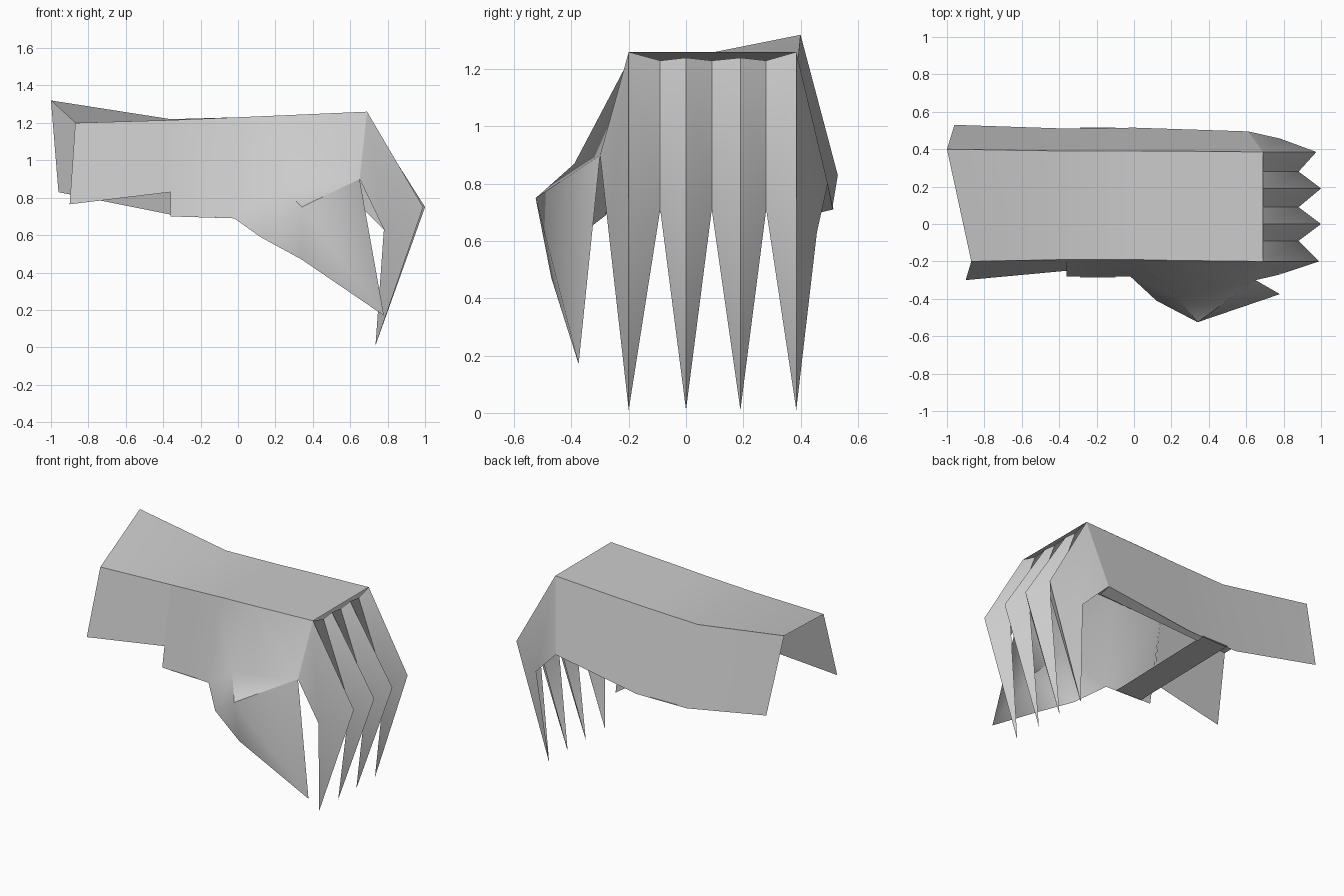
import bpy, bmesh, math
from mathutils import Vector

cube = bpy.data.objects.get("Cube")
if cube:
    bpy.data.objects.remove(cube, do_unlink=True)

steel = bpy.data.materials.new("plain_grey_metal")
steel.use_nodes = True
GREY = (0.6, 0.6, 0.6, 1)
steel.diffuse_color = GREY
steel.node_tree.nodes["Principled BSDF"].inputs["Base Color"].default_value = GREY
CENTRE = Vector((0, 0.1, 0.8))


def sheet(name, polygons):
    """Weld polygons into one open sheet facing away from the hand."""
    bm = bmesh.new()
    for poly in polygons:
        bm.faces.new([bm.verts.new(p) for p in poly])
    bmesh.ops.remove_doubles(bm, verts=bm.verts, dist=0.001)
    bmesh.ops.recalc_face_normals(bm, faces=bm.faces)
    facing = sum(f.normal.dot(f.calc_center_median() - CENTRE) * f.calc_area() for f in bm.faces)
    if facing < 0:
        bmesh.ops.reverse_faces(bm, faces=bm.faces)
    mesh = bpy.data.meshes.new(name)
    bm.to_mesh(mesh)
    bm.free()
    mesh.materials.append(steel)
    obj = bpy.data.objects.new(name, mesh)
    bpy.context.collection.objects.link(obj)
    bpy.ops.object.select_all(action="DESELECT")
    obj.select_set(True)
    bpy.context.view_layer.objects.active = obj
    bpy.ops.object.shade_smooth_by_angle(angle=math.radians(45))
    return obj


def strip(a, b):
    """Quads between two rows of points."""
    return [(a[i], a[i + 1], b[i + 1], b[i]) for i in range(len(a) - 1)]


# Upper edges of the hand, from cuff to knuckles
front_top = [(-0.87, -0.2, 1.2), (-0.36, -0.19, 1.215), (0, -0.19, 1.23),
             (0.23, -0.195, 1.24), (0.69, -0.2, 1.26)]
back_top = [(-1, 0.4, 1.32), (-0.36, 0.39, 1.22), (0, 0.39, 1.23),
            (0.23, 0.39, 1.24), (0.69, 0.385, 1.26)]
sheet("hand_top_plate", strip(front_top, back_top))

# Back wall
back_corner = (0.61, 0.495, 0.8)
back_low = [(-0.96, 0.53, 0.83), (-0.36, 0.51, 0.71), (0, 0.515, 0.71), back_corner]
sheet("back_guard", strip([back_top[i] for i in (0, 1, 2, 4)], back_low))
sheet("back_lip", [[back_corner, (0.62, 0.43, 0.77), (-0.1, 0.47, 0.7), (-0.1, 0.513, 0.71)]])

# Front wall: cuff panel, then the hand panel flowing into the thumb
sheet("cuff_front_guard", strip(front_top[:2], [(-0.9, -0.3, 0.765), (-0.36, -0.25, 0.83)]))
root, crest, web = (-0.02, -0.28, 0.69), (0.23, -0.39, 0.87), (0.65, -0.3, 0.9)
heel, belly, bulge = (0.12, -0.41, 0.59), (0.34, -0.47, 0.47), (0.34, -0.525, 0.75)
thumb_tip = (0.78, -0.375, 0.17)
panel = strip(front_top[1:], [(-0.36, -0.28, 0.7), root, crest, web])
thumb = [(root, heel, crest), (heel, bulge, crest), (heel, belly, bulge),
         (crest, bulge, web), (bulge, belly, thumb_tip), (bulge, thumb_tip, web)]
sheet("front_guard_and_thumb", panel + thumb)

# Strap under the palm
sheet("palm_strap", [[(-0.29, -0.285, 0.7), (-0.1, -0.285, 0.695),
                      (-0.1, 0.516, 0.715), (-0.29, 0.516, 0.715)]])

# Folded pointed fingers; the outer two continue the side walls
ridges = [-0.2, 0, 0.19, 0.385]
valleys = [-0.09, 0.09, 0.28]
knuckles = [0.99, 1, 1, 0.975]
edges = [[web, (0.78, -0.27, 0.63)]]
edges += [[(0.69, v, 1.23), (0.88, v, 0.71)] for v in valleys]
edges += [[back_corner, (0.78, 0.457, 0.63)]]
for i, y in enumerate(ridges):
    top = (0.69, y, 1.26 if i in (0, 3) else 1.24)
    knuckle, tip = (knuckles[i], y, 0.75), (0.735, y, 0.01)
    faces = []
    for upper, lower in (edges[i], edges[i + 1]):
        faces += [(top, upper, lower, knuckle), (lower, knuckle, tip)]
    sheet(f"finger_{i + 1}", faces)
